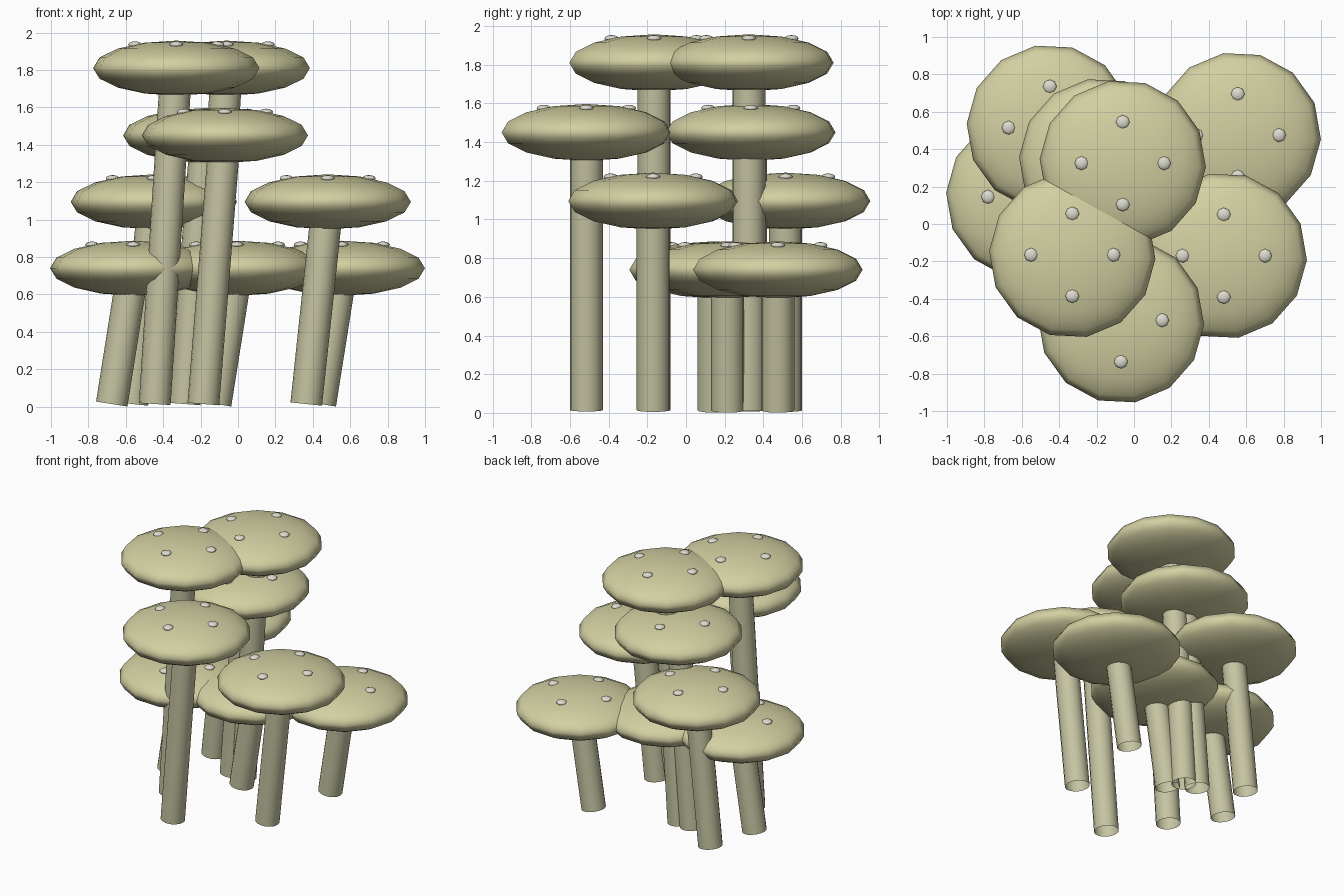
import bpy
from math import radians, cos, sin, pi
from mathutils import Vector

if "Cube" in bpy.data.objects:
    bpy.data.objects.remove(bpy.data.objects["Cube"])


def make_material(name, rgb):
    mat = bpy.data.materials.new(name)
    mat.use_nodes = True
    mat.diffuse_color = (*rgb, 1)
    mat.node_tree.nodes["Principled BSDF"].inputs["Base Color"].default_value = (*rgb, 1)
    return mat


CAP = make_material("pale olive cap", (0.65, 0.63, 0.36))
STEM = make_material("grey olive stem", (0.56, 0.55, 0.36))
SPOT = make_material("off white spot", (0.72, 0.71, 0.62))

CAP_RADIUS, CAP_HALF = 0.445, 0.147
STEM_RADIUS, LEAN = 0.085, 0.115
SPOT_RING = 0.22


def finish(name, mat, parent=None):
    obj = bpy.context.object
    obj.name = name
    obj.data.materials.append(mat)
    bpy.ops.object.shade_smooth()
    return obj


def ellipsoid(name, mat, center, radius, half, segments, rings, turn=0):
    bpy.ops.mesh.primitive_uv_sphere_add(segments=segments, ring_count=rings, radius=1,
                                         location=center, rotation=(0, 0, turn))
    obj = finish(name, mat)
    obj.scale = (radius, radius, half)
    return obj


def mushroom(name, x, y, z):
    # Open tube leaning toward +x, ending inside the cap
    base, top = Vector((x - LEAN, y, 0.014)), Vector((x, y, z))
    axis = top - base
    bpy.ops.mesh.primitive_cylinder_add(vertices=16, radius=STEM_RADIUS, depth=axis.length,
                                        end_fill_type='NOTHING', location=(base + top) / 2)
    stem = finish(name + "_stem", STEM)
    stem.rotation_euler = axis.to_track_quat('Z', 'Y').to_euler()

    # Flattened low-sided cap
    ellipsoid(name + "_cap", CAP, top, CAP_RADIUS, CAP_HALF, 14, 8, radians(10))

    # Four raised spots around the crown
    for i in range(4):
        a = i * pi / 2
        place = top + Vector((SPOT_RING * cos(a), SPOT_RING * sin(a), 0.125))
        ellipsoid(f"{name}_spot_{i + 1}", SPOT, place, 0.037, 0.018, 8, 6)


# Cluster in four tiers of height
TIERS = {
    "top": (1.81, [(-0.33, -0.165), (-0.06, 0.325)]),
    "upper": (1.45, [(-0.07, -0.515), (-0.17, 0.335)]),
    "middle": (1.095, [(-0.45, 0.515), (0.48, -0.17)]),
    "low": (0.74, [(-0.56, 0.145), (0.555, 0.475), (-0.005, 0.215)]),
}
for tier, (height, spots) in TIERS.items():
    for n, (px, py) in enumerate(spots, 1):
        mushroom(f"{tier}_mushroom_{n}", px, py, height)
